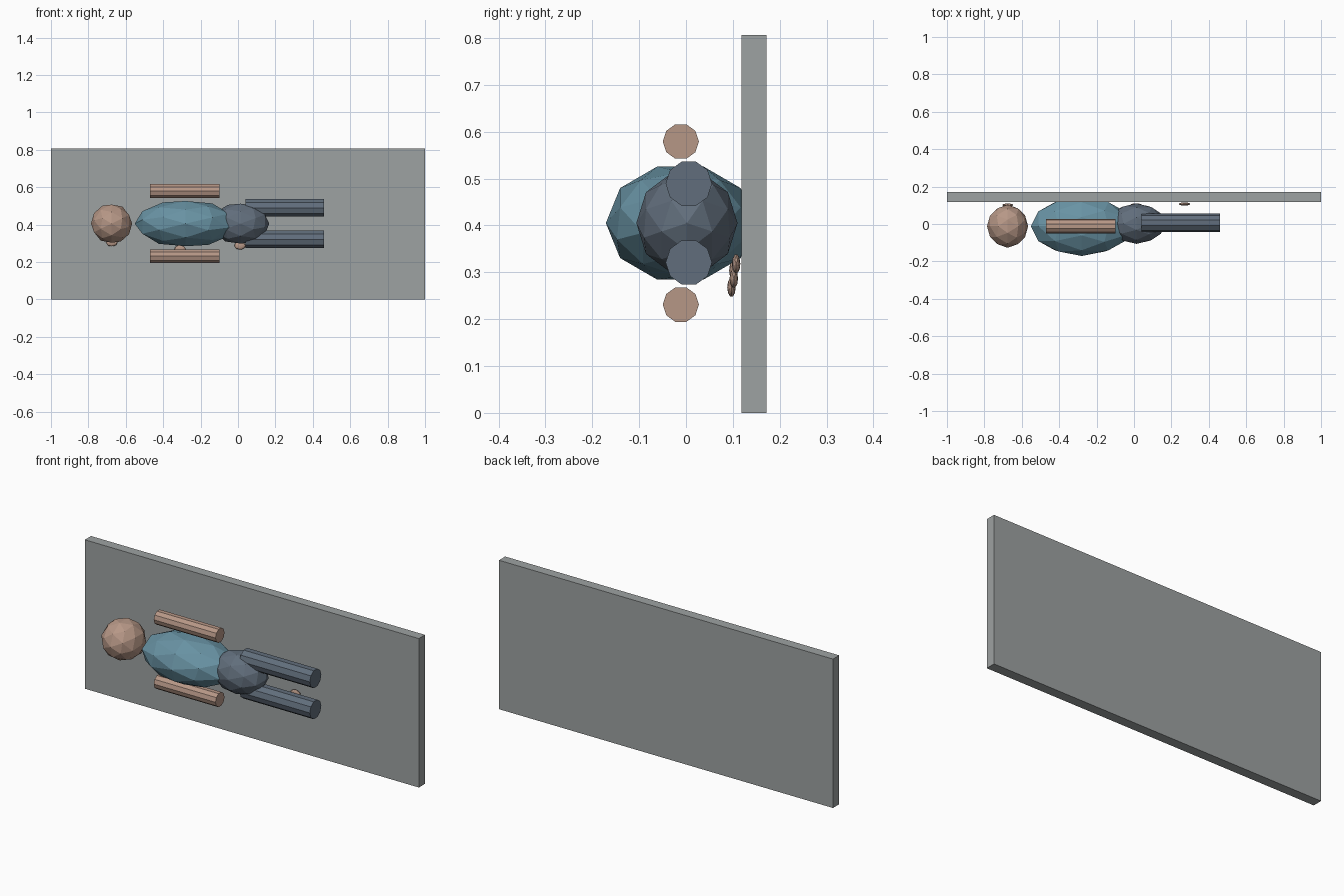
import bpy
import math

if "Cube" in bpy.data.objects:
    bpy.data.objects.remove(bpy.data.objects["Cube"])


def material(name, rgb):
    m = bpy.data.materials.new(name)
    m.diffuse_color = (*rgb, 1)
    m.use_nodes = True
    m.node_tree.nodes["Principled BSDF"].inputs["Base Color"].default_value = m.diffuse_color
    return m


skin = material("skin", (0.47, 0.31, 0.24))
shirt = material("blue shirt", (0.14, 0.29, 0.37))
trousers = material("slate trousers", (0.12, 0.155, 0.20))
stone = material("grey slab", (0.34, 0.36, 0.36))

LYING = (0, -math.pi / 2, 0)   # upright parts tipped towards -x
MID = 0.405                    # height of the body's axis


def finish(name, mat):
    ob = bpy.context.object
    ob.name = name
    ob.data.materials.append(mat)
    return ob


def blob(name, loc, size, mat):
    """Faceted ellipsoid; size is half extents along world x, y, z."""
    bpy.ops.mesh.primitive_ico_sphere_add(subdivisions=2, radius=1, location=loc, rotation=LYING)
    finish(name, mat).scale = (size[2], size[1], size[0])


def limb(name, x0, x1, y, z, r, mat):
    """Ten-sided rod along x."""
    bpy.ops.mesh.primitive_cylinder_add(vertices=10, radius=r, depth=x1 - x0,
                                        location=((x0 + x1) / 2, y, z), rotation=LYING)
    finish(name, mat)


# Slab behind the figure
bpy.ops.mesh.primitive_cube_add(size=1, location=(0, 0.145, 0.403))
finish("slab", stone).scale = (2, 0.053, 0.806)

# Body
blob("head", (-0.676, -0.012, MID), (0.11, 0.115, 0.107), skin)
blob("torso", (-0.28, -0.012, MID), (0.272, 0.159, 0.127), shirt)
blob("hips", (0.013, 0.002, MID), (0.154, 0.108, 0.112), trousers)

# Paired limbs
for side, s in (("upper", 1), ("lower", -1)):
    limb(side + "_arm", -0.47, -0.10, -0.011, MID + s * 0.174, 0.0385, skin)
    limb(side + "_leg", 0.04, 0.46, 0.006, MID + s * 0.084, 0.0495, trousers)

# Small flat pebbles next to the slab
for i, (x, y, z) in enumerate([(-0.675, 0.101, 0.304), (-0.31, 0.097, 0.268),
                               (0.01, 0.102, 0.287), (0.27, 0.107, 0.318)]):
    blob("pebble_%d" % (i + 1), (x, y, z), (0.03, 0.009, 0.021), skin)
